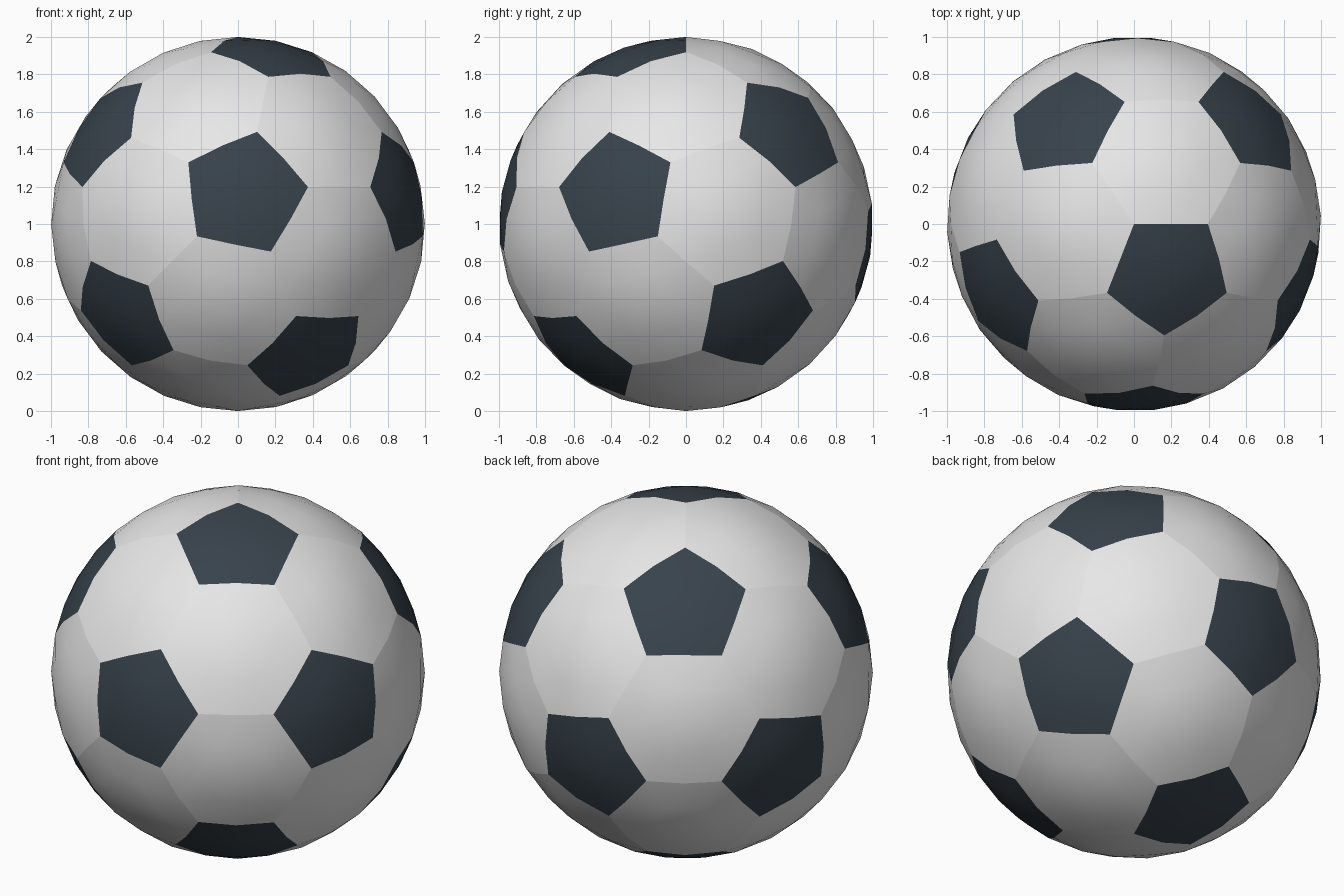
import bpy
import bmesh
from mathutils import Matrix, Vector

cube = bpy.data.objects.get("Cube")
if cube:
    bpy.data.objects.remove(cube, do_unlink=True)


def make_material(name, rgb):
    mat = bpy.data.materials.new(name)
    mat.use_nodes = True
    color = (*rgb, 1.0)
    mat.diffuse_color = color
    bsdf = next(n for n in mat.node_tree.nodes if n.type == "BSDF_PRINCIPLED")
    bsdf.inputs["Base Color"].default_value = color
    return mat


def project_to_sphere(bm):
    for v in bm.verts:
        v.co.normalize()


# Hexagon panels: cut the corners off each face of an icosahedron
ico = bmesh.new()
bmesh.ops.create_icosphere(ico, subdivisions=1, radius=1.0)
bm = bmesh.new()
for face in ico.faces:
    corners = [v.co for v in face.verts]
    ring = []
    for a, b in zip(corners, corners[1:] + corners[:1]):
        ring += [a.lerp(b, 1 / 3), a.lerp(b, 2 / 3)]
    bm.faces.new([bm.verts.new(p) for p in ring])
ico.free()
bmesh.ops.remove_doubles(bm, verts=bm.verts[:], dist=0.001)

# Pentagon panels: fill the gaps left between the hexagons
bmesh.ops.holes_fill(bm, edges=bm.edges[:], sides=5)
bmesh.ops.recalc_face_normals(bm, faces=bm.faces[:])
project_to_sphere(bm)
for face in bm.faces:
    face.material_index = 1 if len(face.verts) == 5 else 0

# Turn the ball so a pentagon corner is on top, with one side along +x
pentagon = next(f for f in bm.faces if len(f.verts) == 5)
side, top = (v.co.copy() for v in pentagon.verts[:2])
z_axis = top.normalized()
x_axis = (side - z_axis * side.dot(z_axis)).normalized()
turn = Matrix((x_axis, z_axis.cross(x_axis), z_axis))
for v in bm.verts:
    v.co = turn @ v.co

# Separate the panels so each is shaded on its own, then round them
bmesh.ops.split_edges(bm, edges=bm.edges[:])
bmesh.ops.poke(bm, faces=bm.faces[:])
project_to_sphere(bm)
bmesh.ops.subdivide_edges(bm, edges=bm.edges[:], cuts=1, use_grid_fill=True)
project_to_sphere(bm)
for face in bm.faces:
    face.smooth = True
bmesh.ops.translate(bm, verts=bm.verts[:], vec=Vector((0, 0, 1)))

# Ball object
mesh = bpy.data.meshes.new("ball_panels")
bm.to_mesh(mesh)
bm.free()
mesh.materials.append(make_material("light_panel", (0.8, 0.8, 0.8)))
mesh.materials.append(make_material("dark_panel", (0.039, 0.055, 0.071)))
ball = bpy.data.objects.new("ball_panels", mesh)
bpy.context.collection.objects.link(ball)
